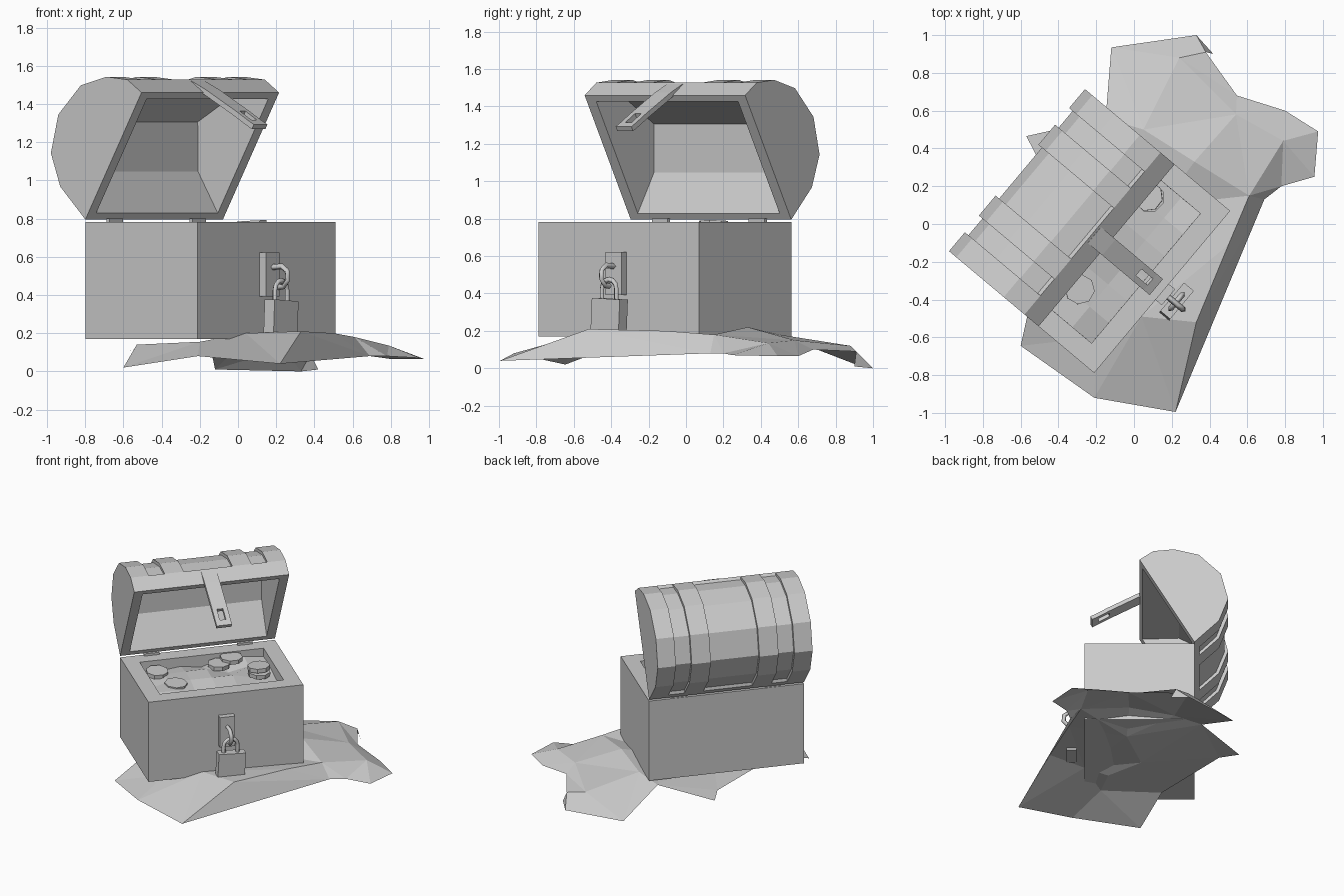
import bpy, bmesh, math, random
from mathutils import Matrix, Vector
from mathutils.geometry import delaunay_2d_cdt

random.seed(4)
cube = bpy.data.objects.get("Cube")
if cube:
    bpy.data.objects.remove(cube)

grey = bpy.data.materials.new("plain grey")
grey.use_nodes = True
color = (0.6, 0.6, 0.6, 1)
grey.diffuse_color = color
grey.node_tree.nodes["Principled BSDF"].inputs["Base Color"].default_value = color

# Chest stands turned on the ground; the lid swings about its back edge
CHEST = Matrix.Translation((-0.145, -0.113, 0)) @ Matrix.Rotation(math.radians(50), 4, "Z")
LID = CHEST @ Matrix.Translation((0, 0.192, 1.127)) @ Matrix.Rotation(math.radians(-60), 4, "X")
LENGTH, DEPTH = 0.56, 0.384


def place(name, data, matrix):
    obj = bpy.data.objects.new(name, data)
    obj.matrix_world = matrix
    data.materials.append(grey)
    bpy.context.collection.objects.link(obj)
    return obj


def finish(name, bm, matrix=CHEST, fix=True):
    if fix:
        bmesh.ops.recalc_face_normals(bm, faces=bm.faces)
    mesh = bpy.data.meshes.new(name)
    bm.to_mesh(mesh)
    bm.free()
    return place(name, mesh, matrix)


def block(name, center, size, tilt=0):
    bm = bmesh.new()
    m = Matrix.Translation(center) @ Matrix.Rotation(math.radians(tilt), 4, "Y")
    bmesh.ops.create_cube(bm, size=1, matrix=m @ Matrix.Diagonal((*size, 1)))
    return finish(name, bm)


def loop(bm, profile, x):
    return [bm.verts.new((x, y, z)) for y, z in profile]


def bridge(bm, a, b):
    for i in range(len(a) - 1):
        bm.faces.new((a[i], a[i + 1], b[i + 1], b[i]))


def rod(name, points, radius):
    curve = bpy.data.curves.new(name, "CURVE")
    curve.dimensions = "3D"
    curve.bevel_depth = radius
    curve.bevel_resolution = 0
    curve.use_fill_caps = True
    line = curve.splines.new("POLY")
    line.points.add(len(points) - 1)
    for p, co in zip(line.points, points):
        p.co = (*co, 1)
    return place(name, curve, CHEST)


# Chest body: a box with a sunken top
bm = bmesh.new()
bmesh.ops.create_cube(bm, size=1, matrix=Matrix.Translation((0, 0, 0.476))
                      @ Matrix.Diagonal((2 * LENGTH, 2 * DEPTH, 0.614, 1)))
bm.normal_update()
top = max(bm.faces, key=lambda f: f.calc_center_median().z)
bmesh.ops.inset_region(bm, faces=[top], thickness=0.112, use_even_offset=True)
bmesh.ops.inset_region(bm, faces=[top], thickness=0.001, depth=-0.2)
finish("chest_body", bm)

# Uneven treasure filling and the coins on it
bm = bmesh.new()
bmesh.ops.create_grid(bm, x_segments=6, y_segments=4, size=1)
for v in bm.verts:
    v.co = (v.co.x * 0.46, v.co.y * 0.28, 0.715 + random.uniform(-0.03, 0.03))
finish("treasure_filling", bm, fix=False)

coins = [(-0.35, 0.17, 0.74), (-0.27, -0.04, 0.73), (0.1, 0.18, 0.74),
         (0.2, 0.22, 0.76), (0.34, 0, 0.773), (0.34, -0.01, 0.735)]
for i, spot in enumerate(coins):
    bm = bmesh.new()
    turn = Matrix.Rotation(random.uniform(0, 1), 4, "Z") @ Matrix.Rotation(
        random.uniform(-0.08, 0.08), 4, "X")
    bmesh.ops.create_cone(bm, cap_ends=True, segments=8, radius1=0.08, radius2=0.08,
                          depth=0.03, matrix=Matrix.Translation(spot) @ turn)
    finish(f"coin_{i + 1}", bm)

# Lid shell: arch with raised bands and sunken panels, hollow inside, flat rim
raised = [(DEPTH, 0), (0.37, 0.05), (0.37, 0.05), (0.32, 0.235), (0.2, 0.378), (0, 0.435),
          (-0.21, 0.378), (-0.335, 0.25), (-0.394, 0.118), (-0.394, 0.118), (-DEPTH, 0)]
panel = list(raised)
panel[2] = (0.348, 0.058)
panel[3:8] = [(y * 0.943, z * 0.943) for y, z in raised[3:8]]
panel[8] = (-0.37, 0.126)
hollow = [(0.345, 0), (0.223, 0.227), (0, 0.357), (-0.223, 0.227), (-0.345, 0)]

bm = bmesh.new()
half = [(0.176, panel), (0.176, raised), (0.314, raised), (0.314, panel),
        (0.429, panel), (0.429, raised), (LENGTH, raised)]
stations = [(-x, p) for x, p in reversed(half)] + half
loops = [loop(bm, p, x) for x, p in stations]
for a, b in zip(loops, loops[1:]):
    bridge(bm, a, b)
outer = [loops[0], loops[-1]]
inner = [loop(bm, hollow, s * 0.495) for s in (-1, 1)]
bridge(bm, *inner)
for o, n in zip(outer, inner):
    bm.faces.new(o)
    bm.faces.new(n)
    bm.faces.new((o[0], o[-1], n[-1], n[0]))
for e in (0, -1):
    bm.faces.new([row[e] for row in loops] + [inner[1][e], inner[0][e]])
bmesh.ops.remove_doubles(bm, verts=bm.verts, dist=0.0001)
finish("lid_shell", bm, LID)

# Hinges
for side, label in ((-1, "right"), (1, "left")):
    block(f"hinge_{label}", (side * 0.338, 0.37, 0.79), (0.11, 0.02, 0.02))

# Slotted strap hanging from the lid edge
path = [(0.09, 1.508), (-0.01, 1.462), (-0.215, 1.35), (-0.295, 1.303), (-0.337, 1.28)]
bm = bmesh.new()
columns = [loop(bm, path, x) for x in (-0.055, -0.022, 0.022, 0.055)]
for c in range(3):
    for r in range(4):
        if (c, r) != (1, 2):
            a, b = columns[c], columns[c + 1]
            bm.faces.new((a[r], a[r + 1], b[r + 1], b[r]))
strap = finish("lid_strap", bm)
solid = strap.modifiers.new("thickness", "SOLIDIFY")
solid.thickness = 0.028
solid.offset = 0

# Lock plate, staple and hanging padlock
block("lock_plate", (0, -0.405, 0.507), (0.11, 0.045, 0.23))
rod("staple", [(0, y, z) for y, z in ((-0.42, 0.545), (-0.49, 0.55), (-0.525, 0.525),
                                      (-0.53, 0.48), (-0.5, 0.445), (-0.46, 0.44))], 0.016)
block("padlock_body", (0.01, -0.475, 0.282), (0.195, 0.068, 0.18), tilt=3)
arc = [(0.01 + 0.05 * math.cos(k * math.pi / 6), -0.475, 0.425 + 0.05 * math.sin(k * math.pi / 6))
       for k in range(7)]
rod("padlock_shackle", [(0.06, -0.475, 0.35)] + arc + [(-0.04, -0.475, 0.35)], 0.015)

# Sand mound: faceted sheet, rim points first, then the raised and hidden points
rim = [(-0.12, 0.935, 0.01), (0.33, 1, 0), (0.42, 0.9, 0.01), (0.38, 0.91, 0.09),
       (0.545, 0.68, 0.1), (0.8, 0.6, 0.065), (0.975, 0.49, 0.065), (0.955, 0.25, 0.07),
       (0.78, 0.2, 0.08), (0.69, 0.13, 0.08), (0.22, -0.995, 0.04), (-0.21, -0.92, 0.08),
       (-0.6, -0.645, 0.02), (-0.53, -0.33, 0.14), (-0.5, 0.33, 0.12),
       (-0.57, 0.465, 0.11), (-0.15, 0.56, 0.155)]
crest = [(0.33, -0.52, 0.21), (0.04, -0.49, 0.2), (0.5, -0.11, 0.2), (0.61, 0.15, 0.18),
         (0.24, 0.88, 0.12), (0.54, 0.58, 0.15), (0.79, 0.44, 0.135), (0.32, 0.33, 0.22),
         (0.05, 0.5, 0.18), (-0.2, -0.6, 0.155), (-0.1, -0.4, 0.15), (-0.15, -0.1, 0.14),
         (0.15, 0.1, 0.15)]
points = rim + crest
flat, _, tris, *_ = delaunay_2d_cdt([Vector(p[:2]) for p in points], [],
                                    [list(range(len(rim)))], 1, 0.0001)
bm = bmesh.new()
for co in flat:
    height = min(points, key=lambda p: (Vector(p[:2]) - co).length)[2]
    bm.verts.new((co.x, co.y, height))
bm.verts.ensure_lookup_table()
for tri in tris:
    bm.faces.new([bm.verts[i] for i in tri])
bm.normal_update()
for f in bm.faces:
    if f.normal.z < 0:
        f.normal_flip()
finish("sand_mound", bm, Matrix.Identity(4), fix=False)
